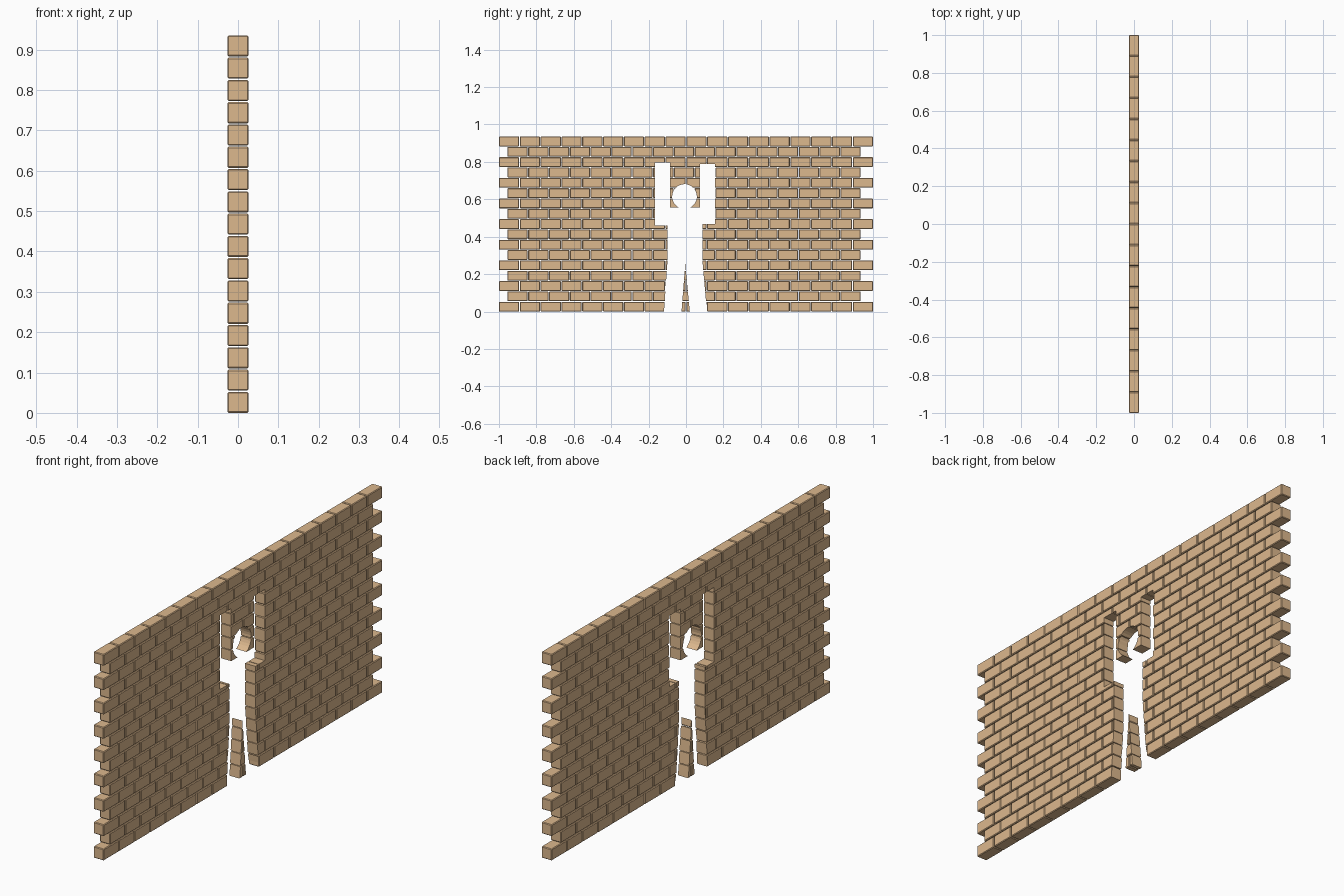
import bpy, bmesh, math
from mathutils import Matrix, Vector

if "Cube" in bpy.data.objects:
    bpy.data.objects.remove(bpy.data.objects["Cube"])

GAP = 0.003
PITCH_Y = (2 + GAP) / 18
PITCH_Z = 0.0552
BRICK = (0.052, PITCH_Y - GAP, PITCH_Z - GAP)


def make_object(name, bm):
    bmesh.ops.recalc_face_normals(bm, faces=bm.faces)
    mesh = bpy.data.meshes.new(name)
    bm.to_mesh(mesh)
    bm.free()
    ob = bpy.data.objects.new(name, mesh)
    bpy.context.collection.objects.link(ob)
    return ob


# Brick courses in running bond: 18 bricks, then 17 shifted half a brick
bm = bmesh.new()
for row in range(17):
    odd = row % 2
    start = -0.955 if odd else -1.0
    for i in range(18 - odd):
        centre = Vector((0, start + i * PITCH_Y + BRICK[1] / 2,
                         row * PITCH_Z + BRICK[2] / 2))
        bmesh.ops.create_cube(bm, size=1, matrix=Matrix.Translation(centre)
                              @ Matrix.Diagonal((*BRICK, 1)))
# Slightly worn brick edges
bmesh.ops.bevel(bm, geom=bm.edges[:], offset=0.003, segments=1,
                affect='EDGES', profile=0.5)
wall = make_object("brick_wall", bm)

# Figure outline with raised arms, in (y, z)
cy, cz, r, shoulder = -0.008, 0.615, 0.066, 0.557
a0 = math.asin((shoulder - cz) / r)
a1 = math.pi - a0
head = [(cy + r * math.cos(a0 + (a1 - a0) * i / 28),
         cz + r * math.sin(a0 + (a1 - a0) * i / 28)) for i in range(29)]
outline = (
    [(0.116, -0.05), (0.088, 0.27), (0.088, 0.467), (0.156, 0.467),
     (0.156, 0.79), (0.076, 0.79), (0.076, shoulder)]
    + head +
    [(-0.086, shoulder), (-0.086, 0.796), (-0.165, 0.796), (-0.165, 0.459),
     (-0.099, 0.459), (-0.099, 0.27), (-0.121, -0.05),
     (-0.028, -0.05), (-0.004, 0.255), (0.025, -0.05)])
bm = bmesh.new()
face = bm.faces.new([bm.verts.new((-0.1, y, z)) for y, z in outline])
new = bmesh.ops.extrude_face_region(bm, geom=[face])["geom"]
bmesh.ops.translate(bm, vec=(0.2, 0, 0),
                    verts=[g for g in new if isinstance(g, bmesh.types.BMVert)])
cutter = make_object("figure_cutter", bm)
cutter.hide_render = True

# Cut the figure through the bricks
mod = wall.modifiers.new("figure_opening", 'BOOLEAN')
mod.operation = 'DIFFERENCE'
mod.solver = 'EXACT'
mod.object = cutter
bpy.context.view_layer.objects.active = wall
wall.select_set(True)
bpy.ops.object.modifier_apply(modifier=mod.name)
bpy.data.objects.remove(cutter)

# Sandy brick colour
mat = bpy.data.materials.new("sandstone")
mat.diffuse_color = (0.72, 0.48, 0.27, 1)
mat.use_nodes = True
mat.node_tree.nodes["Principled BSDF"].inputs["Base Color"].default_value = mat.diffuse_color
wall.data.materials.clear()
wall.data.materials.append(mat)
